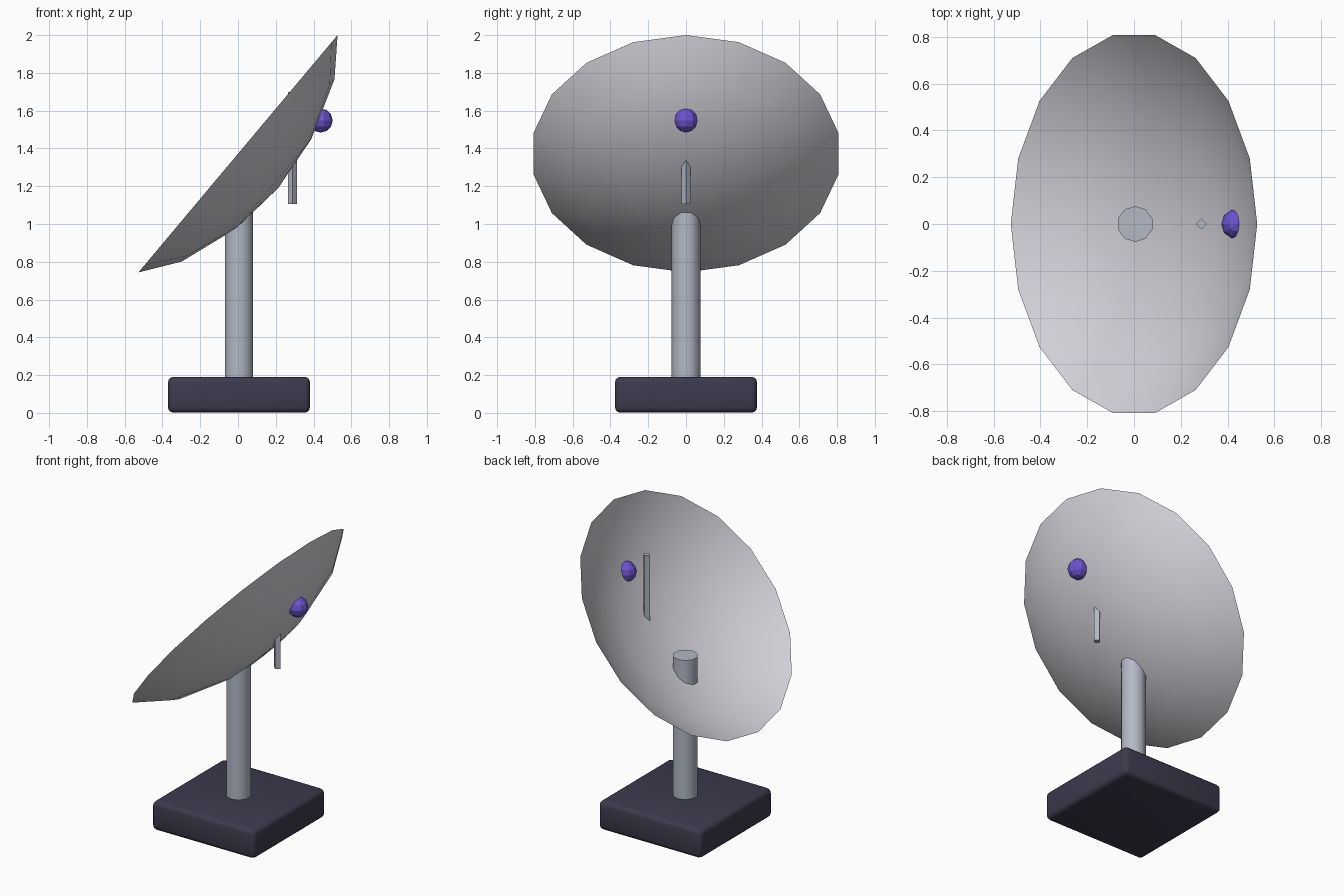
import bpy, bmesh
from math import radians, sin, cos, tau
from mathutils import Matrix

cube = bpy.data.objects.get("Cube")
if cube:
    bpy.data.objects.remove(cube, do_unlink=True)


def material(name, rgb):
    m = bpy.data.materials.new(name)
    m.use_nodes = True
    m.diffuse_color = (*rgb, 1)
    m.node_tree.nodes["Principled BSDF"].inputs["Base Color"].default_value = (*rgb, 1)
    return m


navy = material("dark_navy", (0.045, 0.043, 0.075))
steel = material("blue_grey_steel", (0.45, 0.48, 0.56))
pale = material("pale_grey", (0.66, 0.65, 0.70))
violet = material("violet", (0.15, 0.085, 0.62))


def finish(name, bm, mat, smooth_angle=None):
    bmesh.ops.recalc_face_normals(bm, faces=bm.faces)
    mesh = bpy.data.meshes.new(name)
    bm.to_mesh(mesh)
    bm.free()
    mesh.materials.append(mat)
    obj = bpy.data.objects.new(name, mesh)
    bpy.context.collection.objects.link(obj)
    if smooth_angle:
        bpy.ops.object.select_all(action='DESELECT')
        obj.select_set(True)
        bpy.context.view_layer.objects.active = obj
        bpy.ops.object.shade_smooth_by_angle(angle=radians(smooth_angle))
    return obj


def post(name, x, radius, bottom, top, sides, mat, smooth_angle=None):
    bm = bmesh.new()
    bmesh.ops.create_cone(bm, cap_ends=True, segments=sides, radius1=radius,
                          radius2=radius, depth=top - bottom,
                          matrix=Matrix.Translation((x, 0, (bottom + top) / 2)))
    return finish(name, bm, mat, smooth_angle)


# Rounded base block
bm = bmesh.new()
bmesh.ops.create_cube(bm, matrix=Matrix.Translation((0.005, 0, 0.096))
                      @ Matrix.Diagonal((0.752, 0.752, 0.19, 1)))
bmesh.ops.bevel(bm, geom=bm.edges[:], offset=0.03, segments=3,
                profile=0.5, affect='EDGES')
finish("base", bm, navy, 35)

# Mast through the bowl, and the feed rod
post("mast", 0.005, 0.077, 0.15, 1.11, 10, steel, 40)
post("feed_rod", 0.288, 0.024, 1.105, 1.70, 4, steel)

# Tilted open dish, revolved from a shallow profile
SIDES = 18
profile = [(0.31, -0.247), (0.63, -0.138), (0.82, 0.0)]
bm = bmesh.new()
hub = bm.verts.new((0, 0, -0.28))
rings = [[bm.verts.new((r * cos(tau * i / SIDES), r * sin(tau * i / SIDES), z))
          for i in range(SIDES)] for r, z in profile]
for i in range(SIDES):
    j = (i + 1) % SIDES
    bm.faces.new((hub, rings[0][i], rings[0][j]))
    for inner, outer in zip(rings, rings[1:]):
        bm.faces.new((inner[i], outer[i], outer[j], inner[j]))
bm.transform(Matrix.Translation((0, 0, 1.372)) @ Matrix.Rotation(radians(-50), 4, 'Y'))
finish("dish", bm, pale, 60)

# Faceted receiver ball
bm = bmesh.new()
bmesh.ops.create_uvsphere(bm, u_segments=10, v_segments=6, radius=0.064,
                          matrix=Matrix.Translation((0.437, 0, 1.548))
                          @ Matrix.Rotation(radians(90), 4, 'Z'))
finish("receiver_ball", bm, violet)
